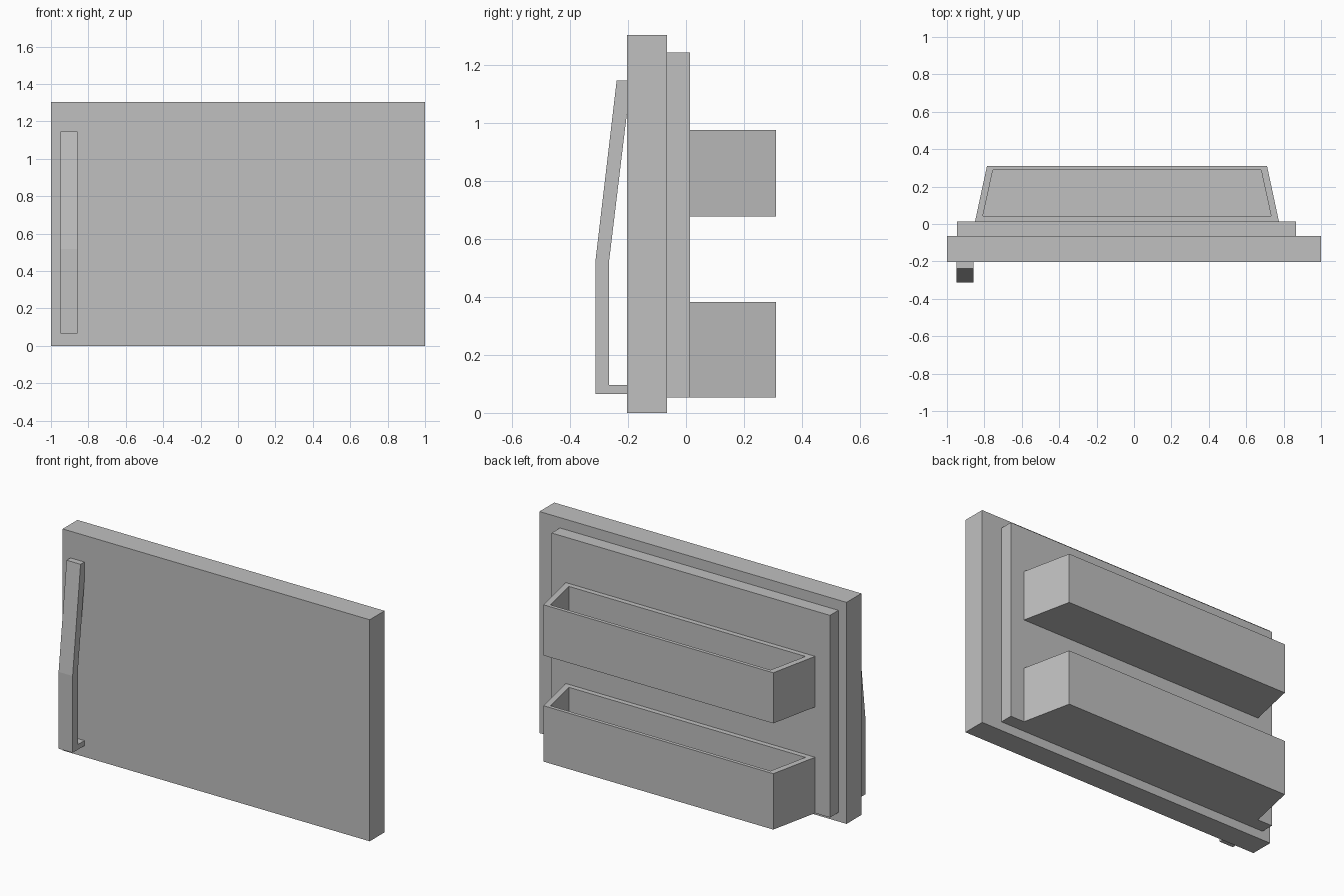
import bpy, bmesh

if "Cube" in bpy.data.objects:
    bpy.data.objects.remove(bpy.data.objects["Cube"])

grey = bpy.data.materials.new("light grey")
grey.diffuse_color = (0.53, 0.53, 0.53, 1)
grey.use_nodes = True
grey.node_tree.nodes["Principled BSDF"].inputs["Base Color"].default_value = grey.diffuse_color


def finish(name, bm):
    bmesh.ops.recalc_face_normals(bm, faces=bm.faces[:])
    me = bpy.data.meshes.new(name)
    bm.to_mesh(me)
    bm.free()
    me.materials.append(grey)
    ob = bpy.data.objects.new(name, me)
    bpy.context.collection.objects.link(ob)
    return ob


def prism(name, bottom, offset):
    """Extrude a closed outline along an offset."""
    bm = bmesh.new()
    a = [bm.verts.new(p) for p in bottom]
    b = [bm.verts.new([u + v for u, v in zip(p, offset)]) for p in bottom]
    n = len(a)
    bm.faces.new(a)
    bm.faces.new(b)
    for i in range(n):
        j = (i + 1) % n
        bm.faces.new((a[i], a[j], b[j], b[i]))
    return finish(name, bm)


def slab(name, x0, x1, y0, y1, z0, z1):
    outline = [(x0, y0, z0), (x1, y0, z0), (x1, y1, z0), (x0, y1, z0)]
    return prism(name, outline, (0, 0, z1 - z0))


def bin_tray(name, z0, z1, floor=0.03):
    """Open-topped tray with a trapezoid plan."""
    outer = [(-0.85, 0.013), (0.775, 0.013), (0.711, 0.311), (-0.786, 0.311)]
    inner = [(-0.808, 0.043), (0.733, 0.043), (0.679, 0.29), (-0.754, 0.29)]
    bm = bmesh.new()
    rings = [[bm.verts.new((x, y, z)) for x, y in pts]
             for pts, z in ((outer, z0), (outer, z1), (inner, z1), (inner, z0 + floor))]
    for r, s in zip(rings, rings[1:]):
        for i in range(4):
            j = (i + 1) % 4
            bm.faces.new((r[i], r[j], s[j], s[i]))
    bm.faces.new(rings[0])
    bm.faces.new(rings[-1])
    return finish(name, bm)


# Door panel and the raised inner liner
slab("door_panel", -1, 1, -0.203, -0.065, 0, 1.304)
slab("inner_liner", -0.947, 0.866, -0.065, 0.013, 0.053, 1.243)

# Two storage bins on the inside
bin_tray("lower_bin", 0.053, 0.382)
bin_tray("upper_bin", 0.678, 0.976)

# Bent handle, drawn as a side profile (y, z)
profile = [(-0.203, 1.147), (-0.239, 1.147), (-0.313, 0.518), (-0.313, 0.066),
           (-0.203, 0.066), (-0.203, 0.096), (-0.265, 0.096), (-0.265, 0.526),
           (-0.203, 1.04)]
prism("handle", [(-0.949, y, z) for y, z in profile], (0.091, 0, 0))
